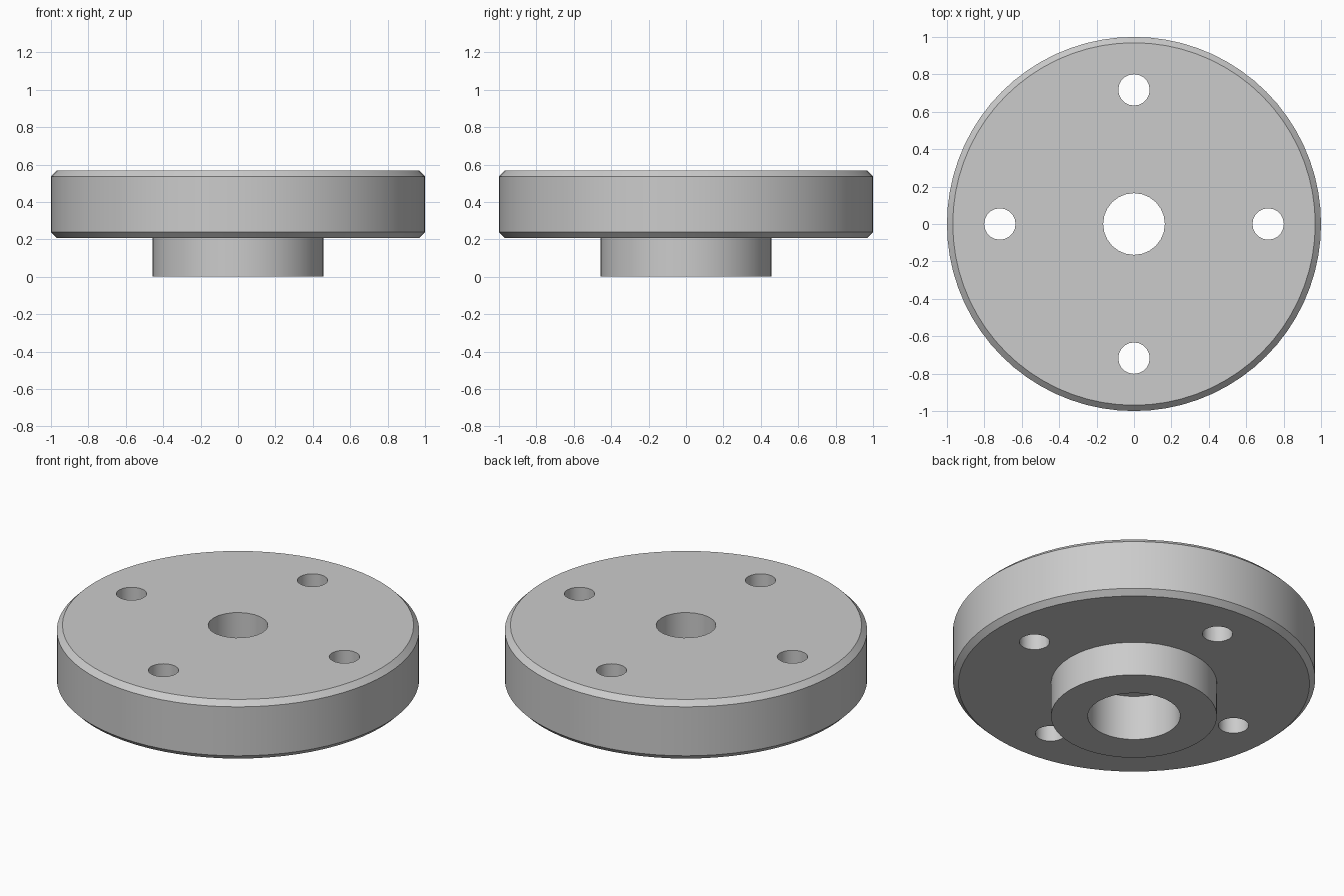
import bpy
import math

if "Cube" in bpy.data.objects:
    bpy.data.objects.remove(bpy.data.objects["Cube"])

# Material
STEEL = (0.6, 0.6, 0.6, 1)
steel = bpy.data.materials.new("grey_steel")
steel.use_nodes = True
steel.diffuse_color = STEEL
steel.node_tree.nodes["Principled BSDF"].inputs["Base Color"].default_value = STEEL

# Main levels and radii
HUB_R, BORE_R, RECESS_R = 0.458, 0.165, 0.256
BOLT_R, BOLT_CIRCLE = 0.084, 0.717
FLANGE_Z, TOP_Z, RECESS_Z = 0.207, 0.567, 0.274
CHAMFER = 0.031


def cylinder(name, radius, bottom, top, sides, x=0, y=0):
    bpy.ops.mesh.primitive_cylinder_add(
        vertices=sides, radius=radius, depth=top - bottom,
        location=(x, y, (bottom + top) / 2))
    part = bpy.context.object
    part.name = name
    part.data.materials.append(steel)
    return part


def combine(body, tool, operation):
    mod = body.modifiers.new(operation.lower(), "BOOLEAN")
    mod.operation = operation
    mod.solver = "EXACT"
    mod.object = tool
    bpy.context.view_layer.objects.active = body
    bpy.ops.object.modifier_apply(modifier=mod.name)
    bpy.data.objects.remove(tool)


# Flange disc with chamfered rims
flange = cylinder("flange_with_hub", 1, FLANGE_Z, TOP_Z, 72)
bevel = flange.modifiers.new("chamfer", "BEVEL")
bevel.width = CHAMFER
bevel.segments = 1
bevel.limit_method = "ANGLE"
bevel.angle_limit = math.radians(60)
bpy.ops.object.modifier_apply(modifier=bevel.name)

# Hub below the flange
combine(flange, cylinder("hub", HUB_R, 0, FLANGE_Z + 0.1, 48), "UNION")

# Centre bore and the wider recess from below
combine(flange, cylinder("recess_cutter", RECESS_R, -0.1, RECESS_Z, 32), "DIFFERENCE")
combine(flange, cylinder("bore_cutter", BORE_R, -0.2, 1, 24), "DIFFERENCE")

# Four bolt holes
for i in range(4):
    angle = i * math.pi / 2
    hole = cylinder("bolt_hole_cutter", BOLT_R, 0.1, 1, 20,
                    BOLT_CIRCLE * math.cos(angle), BOLT_CIRCLE * math.sin(angle))
    combine(flange, hole, "DIFFERENCE")

# Smooth round walls, sharp rims
bpy.ops.object.select_all(action="DESELECT")
flange.select_set(True)
bpy.context.view_layer.objects.active = flange
bpy.ops.object.shade_smooth_by_angle(angle=math.radians(30))
